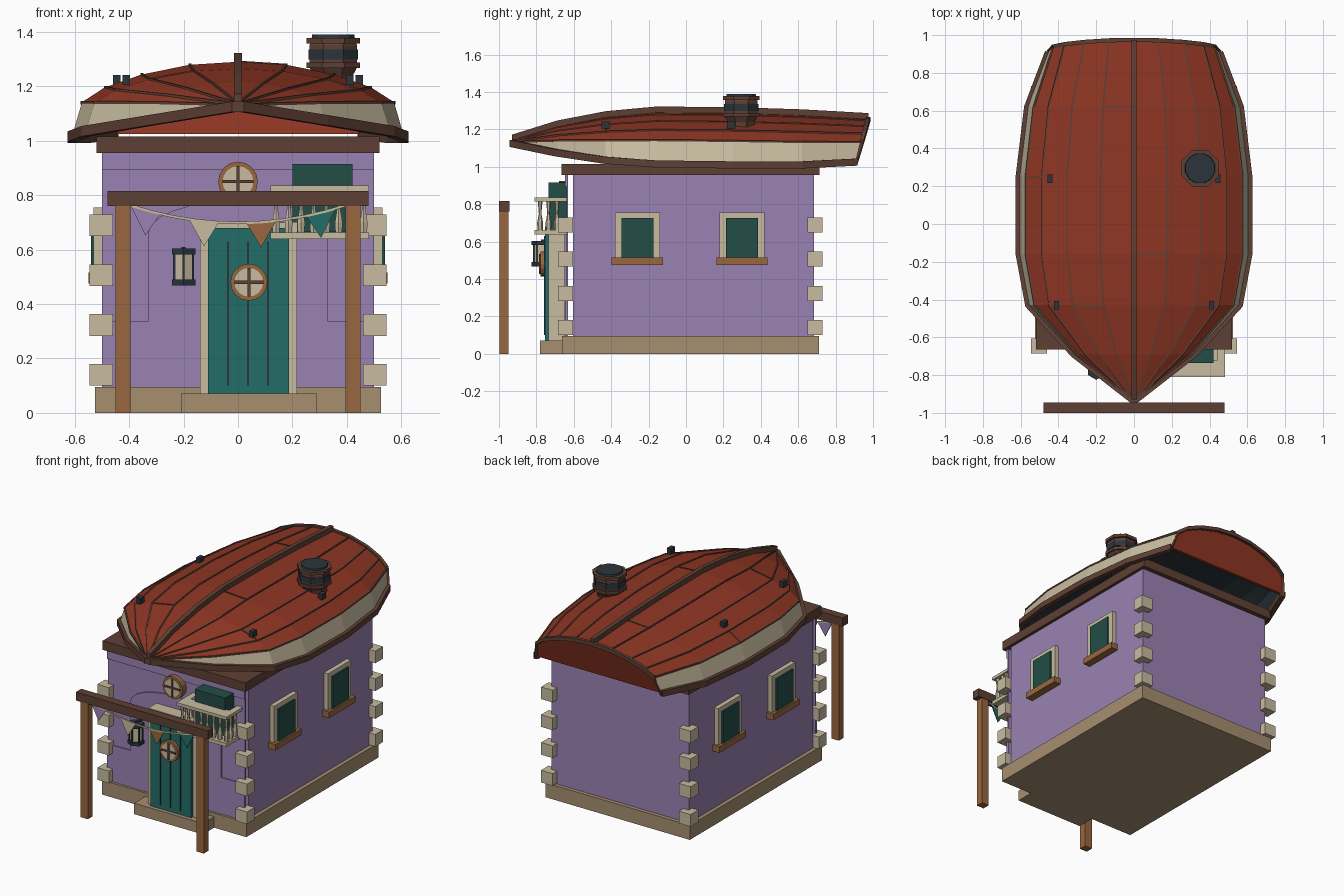
import bpy
import math
from mathutils import Vector

default_cube = bpy.data.objects.get("Cube")
if default_cube:
    bpy.data.objects.remove(default_cube, do_unlink=True)


def to_linear(value):
    return value / 12.92 if value <= 0.04045 else ((value + 0.055) / 1.055) ** 2.4


def make_material(name, hex_code):
    rgb = [to_linear(int(hex_code[i:i + 2], 16) / 255) for i in (0, 2, 4)]
    material = bpy.data.materials.new(name)
    material.use_nodes = True
    material.diffuse_color = (*rgb, 1)
    shader = next(n for n in material.node_tree.nodes if n.type == "BSDF_PRINCIPLED")
    shader.inputs["Base Color"].default_value = (*rgb, 1)
    return material


purple = make_material("lilac plaster", "9A82B3")
red = make_material("brick red planks", "8F3623")
cream = make_material("cream stone", "C8BCA0")
tan = make_material("tan foundation", "A68F70")
wood = make_material("warm wood", "98673F")
brown = make_material("dark brown timber", "5F4035")
teal = make_material("teal paint", "246D67")
dark_teal = make_material("dark teal", "234D47")
slate = make_material("slate metal", "2B353C")


def add_mesh(name, verts, faces, *materials):
    mesh = bpy.data.meshes.new(name)
    mesh.from_pydata([tuple(v) for v in verts], [], faces)
    for material in materials:
        mesh.materials.append(material)
    obj = bpy.data.objects.new(name, mesh)
    bpy.context.collection.objects.link(obj)
    return obj


def prism(name, material, outline, offset):
    """Push a flat outline along an offset; outline winds clockwise seen along -offset."""
    n = len(outline)
    verts = [Vector(p) for p in outline]
    normal = sum(((verts[i] - verts[0]).cross(verts[i + 1] - verts[0])
                  for i in range(1, n - 1)), Vector())
    if normal.dot(Vector(offset)) > 0:
        verts.reverse()
    verts += [v + Vector(offset) for v in verts]
    faces = [list(range(n)), list(range(2 * n - 1, n - 1, -1))]
    faces += [[(i + 1) % n, i, i + n, (i + 1) % n + n] for i in range(n)]
    return add_mesh(name, verts, faces, material)


def box(name, material, x, y, z):
    outline = [(x[0], y[0], z[0]), (x[1], y[0], z[0]), (x[1], y[1], z[0]), (x[0], y[1], z[0])]
    return prism(name, material, outline, (0, 0, z[1] - z[0]))


def lathe(name, material, profile, center, sides):
    rings = [[(center[0] + r * math.cos(math.tau * (k + 0.5) / sides),
               center[1] + r * math.sin(math.tau * (k + 0.5) / sides), z)
              for k in range(sides)] for r, z in profile]
    faces = [list(range(sides - 1, -1, -1)),
             [(len(rings) - 1) * sides + k for k in range(sides)]]
    for i in range(len(rings) - 1):
        for k in range(sides):
            a, b = i * sides + k, i * sides + (k + 1) % sides
            faces.append([a, b, b + sides, a + sides])
    return add_mesh(name, sum(rings, []), faces, material)


def strip(name, material, points, width, height):
    """Sweep an upright rectangle along a path."""
    points = [Vector(p) for p in points]
    verts, faces = [], []
    for i, p in enumerate(points):
        t = points[min(i + 1, len(points) - 1)] - points[max(i - 1, 0)]
        side = Vector((t.y, -t.x, 0)).normalized() * width / 2
        up = Vector((0, 0, height / 2))
        verts += [p - side - up, p + side - up, p + side + up, p - side + up]
    for i in range(len(points) - 1):
        for k in range(4):
            a, b = 4 * i + k, 4 * i + (k + 1) % 4
            faces.append([a, b, b + 4, a + 4])
    last = len(verts)
    faces += [[3, 2, 1, 0], [last - 4, last - 3, last - 2, last - 1]]
    return add_mesh(name, verts, faces, material)


def disc(name, material, x, z, radius, y0, y1):
    ring = [(x + radius * math.cos(math.tau * k / 16), y0,
             z + radius * math.sin(math.tau * k / 16)) for k in range(16)]
    return prism(name, material, ring, (0, y1 - y0, 0))


def porthole(name, x, z, radius, front, back):
    disc(name + "_rim", wood, x, z, radius, front, back)
    inner = radius * 0.78
    disc(name + "_glass", cream, x, z, inner, front - 0.003, front)
    y = (front - 0.009, front - 0.002)
    box(name + "_bar_upright", brown, (x - 0.006, x + 0.006), y, (z - inner, z + inner))
    box(name + "_bar_level", brown, (x - inner, x + inner), y, (z - 0.006, z + 0.006))


# Foundation, step, walls and wall plate
box("foundation", tan, (-0.525, 0.525), (-0.663, 0.71), (0, 0.095))
box("door_step", tan, (-0.21, 0.29), (-0.78, -0.66), (0, 0.072))
box("walls", purple, (-0.5, 0.5), (-0.605, 0.685), (0.09, 0.96))
box("facade", purple, (-0.5, 0.5), (-0.64, -0.632), (0.09, 0.96))
box("facade_band", purple, (-0.5, 0.5), (-0.648, -0.64), (0.895, 0.957))
arch = [(0.33 * math.cos(math.pi * k / 12), -0.64, 0.66 + 0.12 * math.sin(math.pi * k / 12))
        for k in range(13)]
prism("facade_arch", purple, [(0.33, -0.64, 0.095)] + arch + [(-0.33, -0.64, 0.095)], (0, -0.009, 0))
box("wall_plate", brown, (-0.52, 0.52), (-0.665, 0.715), (0.955, 1.015))

# Corner stones, side windows and dado panels
for s in (-1, 1):
    box("dado_panel", purple, sorted((s * 0.33, s * 0.5)), (-0.647, -0.64), (0.095, 0.335))
    for k in range(4):
        z = 0.1 + 0.183 * k
        for y in ((-0.685, -0.605), (0.65, 0.73)):
            box("corner_stone", cream, sorted((s * 0.46, s * 0.545)), y, (z, z + 0.08))
    for y in (-0.26, 0.3):
        box("window_frame", cream, sorted((s * 0.49, s * 0.53)), (y - 0.12, y + 0.12), (0.51, 0.755))
        box("window_pane", dark_teal, sorted((s * 0.5, s * 0.54)), (y - 0.085, y + 0.085), (0.515, 0.725))
        box("window_sill", wood, sorted((s * 0.49, s * 0.55)), (y - 0.137, y + 0.137), (0.475, 0.515))

# Door with frame, plank grooves and round window
box("door", teal, (-0.11, 0.187), (-0.755, -0.64), (0.072, 0.68))
for x in (-0.14, 0.185):
    box("door_jamb", cream, (x, x + 0.032), (-0.735, -0.635), (0.072, 0.69))
box("door_lintel", cream, (-0.14, 0.217), (-0.735, -0.635), (0.675, 0.7))
for x in (-0.037, 0.037, 0.11):
    box("door_groove", slate, (x - 0.004, x + 0.004), (-0.759, -0.75), (0.1, 0.63))
porthole("door_window", 0.04, 0.48, 0.068, -0.777, -0.75)
porthole("gable_window", 0, 0.85, 0.073, -0.68, -0.635)

# Balcony with turned balusters and shutter
box("balcony_floor", cream, (0.12, 0.482), (-0.81, -0.64), (0.638, 0.662))
box("balcony_rail", cream, (0.12, 0.482), (-0.81, -0.72), (0.815, 0.835))
box("balcony_shutter", dark_teal, (0.2, 0.42), (-0.735, -0.64), (0.665, 0.915))
spots = [(0.14 + 0.046 * k, -0.78) for k in range(8)]
spots += [(x, y) for x in (0.14, 0.462) for y in (-0.735, -0.69)]
for spot in spots:
    lathe("baluster", cream, [(0.014, 0.66), (0.016, 0.7), (0.007, 0.75), (0.013, 0.82)], spot, 6)
for x in (0.14, 0.462):
    box("balcony_side_rail", cream, (x - 0.02, x + 0.02), (-0.74, -0.64), (0.815, 0.835))

# Lantern
lamp = (-0.2, -0.775)
lathe("lantern_glass", cream, [(0.036, 0.48), (0.036, 0.59)], lamp, 6)
for z in (0.468, 0.582):
    lathe("lantern_cap", slate, [(0.05, z), (0.05, z + 0.022)], lamp, 6)
for k in range(6):
    a = math.tau * (k + 0.5) / 6
    lathe("lantern_bar", slate, [(0.006, 0.48), (0.006, 0.59)],
          (lamp[0] + 0.04 * math.cos(a), lamp[1] + 0.04 * math.sin(a)), 4)
box("lantern_bracket", slate, (-0.208, -0.192), (-0.775, -0.64), (0.598, 0.61))

# Porch posts, beam and bunting
for s in (-1, 1):
    box("porch_post", wood, sorted((s * 0.395, s * 0.45)), (-0.998, -0.948), (0, 0.765))
box("porch_beam", brown, (-0.48, 0.48), (-1, -0.945), (0.76, 0.816))


def sag(x):
    return 0.698 + 0.41 * x * x


strip("bunting_cord", cream, [(0.08 * k, -0.965, sag(0.08 * k)) for k in range(-5, 6)], 0.008, 0.01)
for x, paint in ((-0.34, purple), (-0.125, cream), (0.085, wood), (0.305, teal)):
    corners = [(x - 0.055, -0.968, sag(x - 0.055)), (x + 0.055, -0.968, sag(x + 0.055)),
               (x, -0.968, sag(x) - 0.093)]
    prism("pennant", paint, corners, (0, 0.006, 0))

# Upturned boat roof: stations are y, half width, rim height, keel height
stations = [(-0.93, 0.012, 1.125, 1.14), (-0.69, 0.32, 1.075, 1.215), (-0.43, 0.56, 1.035, 1.265),
            (-0.16, 0.61, 1.015, 1.29), (0.25, 0.61, 1.01, 1.287), (0.62, 0.565, 1.01, 1.275),
            (0.91, 0.455, 1.025, 1.255)]
section = [(1, 0), (0.94, 0.46), (0.8, 0.66), (0.58, 0.83), (0.29, 0.96), (0, 1)]
section = [(-x, z) for x, z in section] + section[-2::-1]


def hull_point(i, j, lift=0.0):
    y, half, rim, keel = stations[i]
    x, z = section[j]
    rake = 0.065 * z if i == len(stations) - 1 else 0
    return Vector((x * half, y + rake, rim + z * (keel - rim) + lift))


rows, cols = len(stations), len(section)
faces = [[i * cols + j, i * cols + j + 1, (i + 1) * cols + j + 1, (i + 1) * cols + j]
         for i in range(rows - 1) for j in range(cols - 1)]
hull = add_mesh("boat_roof", [hull_point(i, j) for i in range(rows) for j in range(cols)],
                faces, red, cream, slate, slate)
for face in hull.data.polygons:
    face.material_index = 1 if face.index % (cols - 1) in (0, cols - 2) else 0
shell = hull.modifiers.new("thickness", "SOLIDIFY")
shell.thickness = 0.015
shell.offset = -1
shell.material_offset = 2

# Transom, keel, gunwale, plank seams and butt joints
stern = rows - 1
prism("transom", red, [hull_point(stern, j) for j in range(cols)], (0, -0.02, 0))
strip("stern_trim", brown, [hull_point(stern, j) for j in range(cols)], 0.022, 0.024)
strip("keel", brown, [hull_point(i, cols // 2, 0.012) for i in range(rows)], 0.028, 0.04)
rim_path = [hull_point(i, 0) for i in range(stern, -1, -1)]
rim_path += [hull_point(i, cols - 1) for i in range(rows)]
strip("gunwale", brown, rim_path, 0.034, 0.038)
for j in (1, 2, 3, 4, 6, 7, 8, 9):
    strip("plank_seam", brown, [hull_point(i, j) for i in range(rows)], 0.009, 0.01)
for i, j in ((5, 4), (4, 1), (3, 5), (2, 3), (2, 7)):
    strip("butt_joint", brown, [hull_point(i, j), hull_point(i, j + 1)], 0.008, 0.008)

# Deck cleats
for s in (-1, 1):
    for x, y, z in ((0.445, 0.24, 1.205), (0.41, -0.43, 1.205)):
        box("cleat", slate, (s * x - 0.014, s * x + 0.014), (y - 0.022, y + 0.022), (z, z + 0.037))

# Barrel chimney
stack = (0.35, 0.295)
lathe("chimney_barrel", brown, [(0.07, 1.15), (0.078, 1.24), (0.095, 1.27), (0.095, 1.35), (0.088, 1.365)], stack, 8)
lathe("chimney_band", slate, [(0.099, 1.298), (0.099, 1.335)], stack, 8)
for z in (1.268, 1.358):
    lathe("chimney_hoop", brown, [(0.106, z), (0.106, z + 0.02)], stack, 8)
lathe("chimney_cap", slate, [(0.085, 1.36), (0.08, 1.39)], stack, 12)
